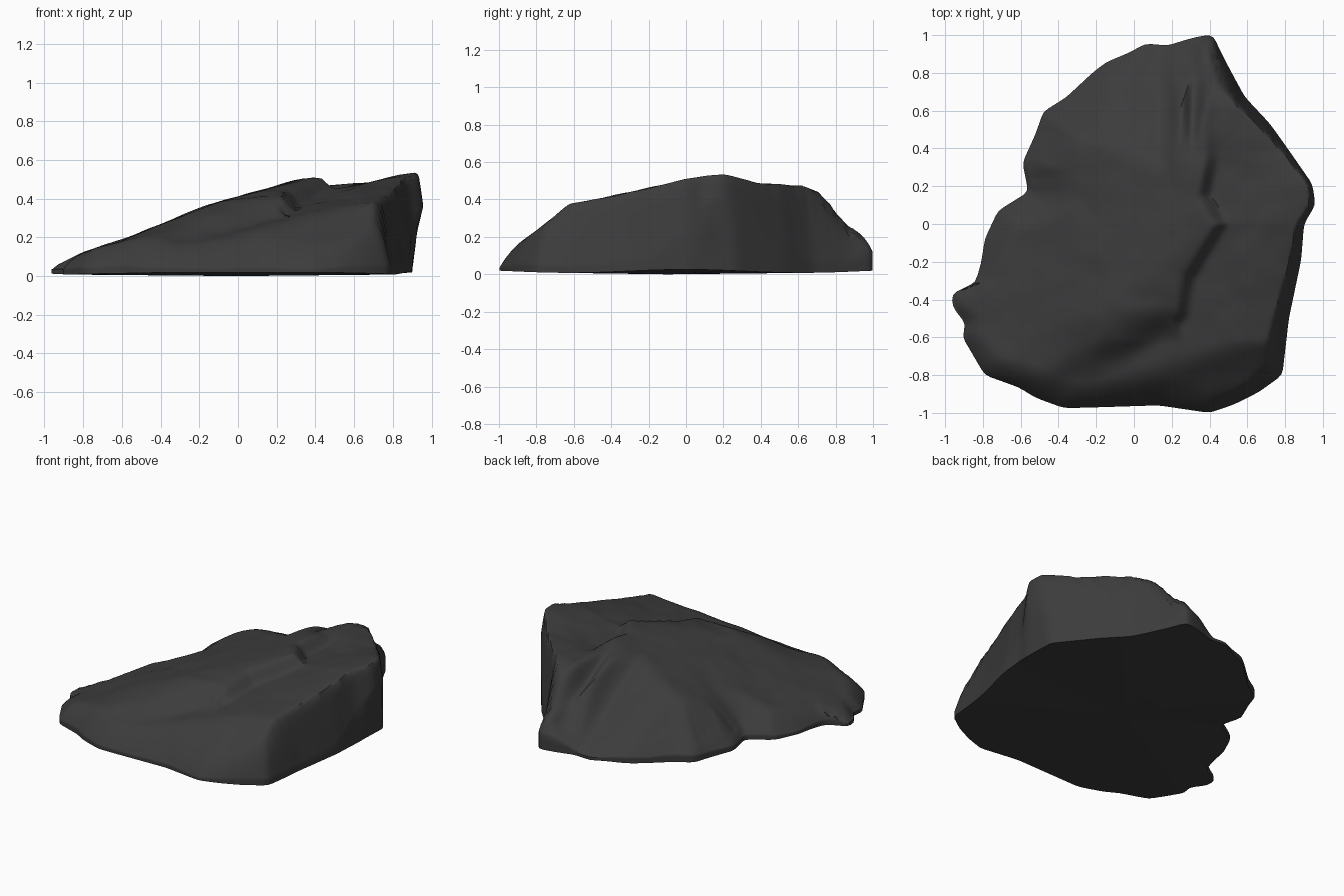
import bpy, bmesh, math
from mathutils import Vector, noise

if "Cube" in bpy.data.objects:
    bpy.data.objects.remove(bpy.data.objects["Cube"])

# plan outline of the rock, counter-clockwise from the back tip
OUTLINE = [(.42, .995), (.38, 1), (.29, .98), (.18, .945), (.06, .955), (-.02, .91), (-.15, .855),
           (-.22, .80), (-.36, .67), (-.48, .595), (-.52, .48), (-.59, .325), (-.56, .17),
           (-.72, .07), (-.79, -.08), (-.81, -.21), (-.84, -.31), (-.965, -.37), (-.96, -.44),
           (-.89, -.53), (-.91, -.595), (-.79, -.80), (-.61, -.865), (-.52, -.92), (-.37, -.975),
           (-.18, -.97), (.13, -.96), (.40, -1), (.53, -.955), (.66, -.89), (.785, -.80),
           (.82, -.50), (.885, -.19), (.90, 0), (.96, .10), (.945, .21), (.82, .39),
           (.72, .53), (.585, .675), (.48, .87)]
LEDGE = [(-.52, .20), (-.48, .24), (-.28, .28), (0, .45), (.15, .36), (.35, .40)]
SIDE_CAP = [(-1, .09), (-.8, .235), (-.62, .385), (-.4, .42), (0, .52), (.2, .55),
            (.38, .485), (.62, .485), (.7, .455), (.8, .37), (.9, .265), (1, .14)]
FRONT_CAP = [(-.96, .06), (-.8, .125), (-.6, .19), (-.35, .29), (-.15, .37), (.1, .445), (.42, .53), (1, .6)]
CENTRE = Vector((0, -.1))
RINGS = 46


def lerp_table(table, v):
    for (a, fa), (b, fb) in zip(table, table[1:]):
        if v <= b:
            return fa + (fb - fa) * max(0, (v - a) / (b - a))
    return table[-1][1]


def smooth(a, b, v):
    t = min(1, max(0, (v - a) / (b - a)))
    return t * t * (3 - 2 * t)


def softmin(a, b, k=.03):
    h = max(k - abs(a - b), 0) / k
    return min(a, b) - h * h * k * .25


def height(x, y, edge):
    # main slab rising to the right, falling away towards the back
    slab = softmin(lerp_table(FRONT_CAP, x), lerp_table(SIDE_CAP, y), .04)
    slab = softmin(slab, .385 - .65 * (y - .42) + .4 * smooth(.12, .42, x), .05)
    # lower terrace right of and in front of the broken ledge
    level = .44 + .22 * (x - .45) + .15 * min(y, 0) + .04 * smooth(.3, .55, y)
    terrace = softmin(slab, level, .04)
    edge_x = lerp_table(LEDGE, y)
    w = smooth(edge_x - .03, edge_x + .06, x)
    w = max(w, smooth(.43, .85 - .22 * smooth(-.2, .2, x), -y) * smooth(-.75, .1, x))
    z = slab + (terrace - slab) * w
    # steep wall on the right, rounded towards the front corner, softer rim elsewhere
    wall = smooth(.3, .6, x)
    back = smooth(-.85, -.1, y)
    rim = .055 + wall * .34 * math.exp(-((y - .2) / .28) ** 2)
    rim += .07 * smooth(.85, 1, y) * smooth(.1, .35, x)
    slope = 1.7 - .6 * smooth(-.5, 0, y) * (1 - wall) + wall * (1.3 + 4 * back)
    z = softmin(z, rim + slope * edge, .12 - .07 * back)
    n = noise.noise(Vector((x * 4, y * 4, 1))) + .5 * noise.noise(Vector((x * 9, y * 9, 5)))
    return max(.04, z + .010 * n)


# resample the outline
rim_pts = []
for i, p in enumerate(OUTLINE):
    a, b = Vector(p), Vector(OUTLINE[(i + 1) % len(OUTLINE)])
    steps = max(2, round((b - a).length / .03))
    rim_pts += [a.lerp(b, k / steps) for k in range(steps)]
count = len(rim_pts)
# soften the outline corners slightly
rim_pts = [(rim_pts[i - 1] + rim_pts[i] * 2 + rim_pts[(i + 1) % count]) / 4 for i in range(count)]

bm = bmesh.new()


def ring(func):
    return [bm.verts.new(func(p)) for p in rim_pts]


def bridge(a, b):
    for i in range(count):
        j = (i + 1) % count
        bm.faces.new((a[i], b[i], b[j], a[j]))


def fan(centre, r, flip):
    for i in range(count):
        f = (centre, r[i], r[(i + 1) % count])
        bm.faces.new(f[::-1] if flip else f)


# top surface; edge is the true distance to the nearest outline point
def top_point(t):
    def point(p):
        q = CENTRE.lerp(p, t)
        edge = 0 if t == 1 else min((r - q).length for r in rim_pts[::2])
        return (q.x, q.y, height(q.x, q.y, min(edge, (p - q).length)))
    return point


rings = [ring(top_point(1 - (1 - i / RINGS) ** 1.4)) for i in range(1, RINGS + 1)]
fan(bm.verts.new((CENTRE.x, CENTRE.y, height(CENTRE.x, CENTRE.y, 1))), rings[0], False)
for a, b in zip(rings, rings[1:]):
    bridge(a, b)

# rim wall tucked under the right overhang, and the underside
wall_mid = ring(lambda p: (min(p.x, .92), p.y, .03 + .55 * (height(p.x, p.y, 0) - .03)))
base = ring(lambda p: (min(p.x, .9), p.y, .012 + .018 * math.cos(p.y * 2.5) ** 2))
bridge(rings[-1], wall_mid)
bridge(wall_mid, base)
fan(bm.verts.new((0, -.1, .004)), base, True)

# stand the rock on the ground
low = min(v.co.z for v in bm.verts)
bmesh.ops.translate(bm, verts=bm.verts, vec=(0, 0, -low))
bmesh.ops.recalc_face_normals(bm, faces=bm.faces)
mesh = bpy.data.meshes.new("rock")
bm.to_mesh(mesh)
bm.free()
rock = bpy.data.objects.new("rock", mesh)
bpy.context.collection.objects.link(rock)

# dark stone
stone = bpy.data.materials.new("dark_stone")
stone.diffuse_color = (.045, .045, .045, 1)
stone.use_nodes = True
stone.node_tree.nodes["Principled BSDF"].inputs["Base Color"].default_value = stone.diffuse_color
mesh.materials.append(stone)

bpy.context.view_layer.objects.active = rock
rock.select_set(True)
bpy.ops.object.shade_smooth_by_angle(angle=math.radians(50))
